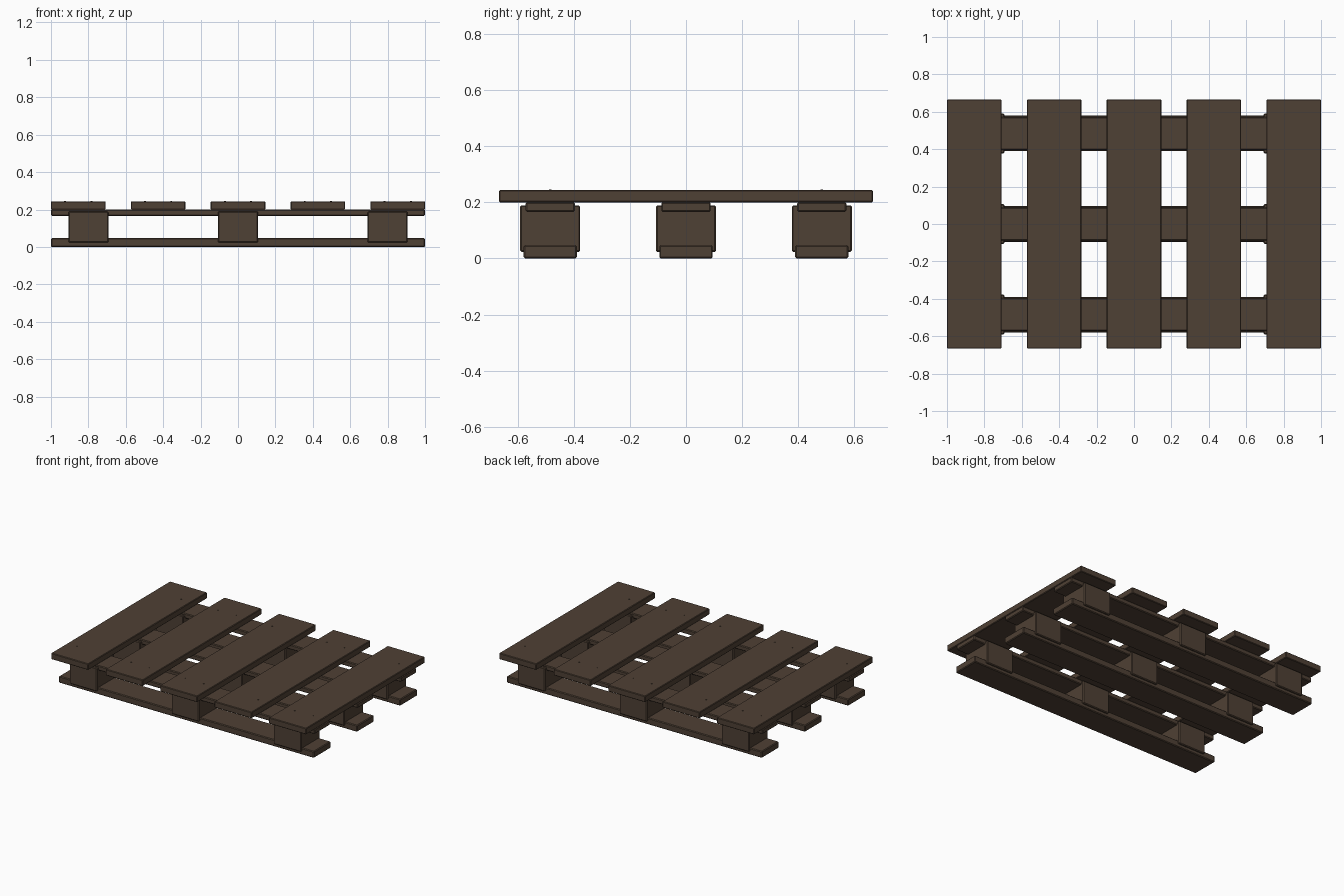
import bpy

cube = bpy.data.objects.get("Cube")
if cube:
    bpy.data.objects.remove(cube, do_unlink=True)


def make_material(name, color):
    mat = bpy.data.materials.new(name)
    mat.use_nodes = True
    mat.diffuse_color = color
    mat.node_tree.nodes["Principled BSDF"].inputs["Base Color"].default_value = color
    return mat


wood = make_material("dark brown wood", (0.078, 0.052, 0.035, 1))


def plank(name, center, size, bevel=0.005):
    """Rectangular timber with slightly eased edges."""
    bpy.ops.mesh.primitive_cube_add(size=1, location=center)
    obj = bpy.context.object
    obj.name = name
    obj.scale = size
    bpy.ops.object.transform_apply(location=False, rotation=False, scale=True)
    mod = obj.modifiers.new("eased edges", "BEVEL")
    mod.width = bevel
    mod.segments = 1
    obj.data.materials.append(wood)
    return obj


def nail(x, y):
    bpy.ops.mesh.primitive_cylinder_add(vertices=8, radius=0.005, depth=0.012,
                                        location=(x, y, 0.24))
    bpy.context.object.name = "nail_head"
    bpy.context.object.data.materials.append(wood)


ROWS = (-0.484, 0, 0.484)

# Three runners, each with a bottom board, a thin upper board and three blocks
for y in ROWS:
    plank("bottom_board", (0, y, 0.0235), (2, 0.19, 0.047))
    plank("upper_stringer", (0, y, 0.183), (2, 0.176, 0.034))
    for x in (-0.8, 0, 0.8):
        plank("spacer_block", (x, y, 0.106), (0.214, 0.214, 0.166))

# Five deck boards across the top, nailed to the outer runners
for i in range(-2, 3):
    x = i * 0.427
    plank("deck_board", (x, 0, 0.222), (0.292, 1.332, 0.044), 0.004)
    for dx in (-0.07, 0.07):
        for y in (ROWS[0], ROWS[2]):
            nail(x + dx, y)
